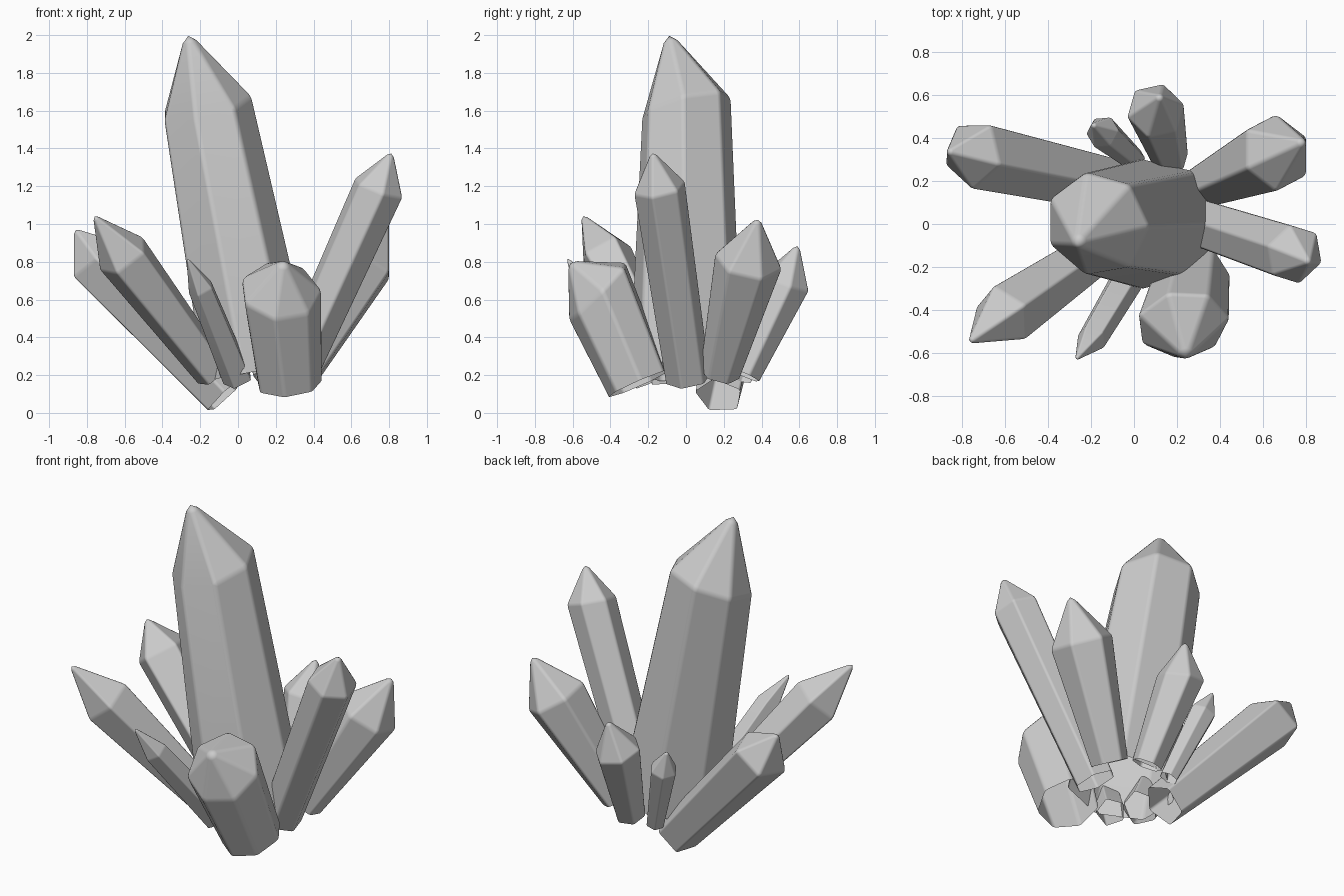
import bpy, bmesh
from math import cos, sin, radians, tau
from mathutils import Vector

if "Cube" in bpy.data.objects:
    bpy.data.objects.remove(bpy.data.objects["Cube"])


def ring(bm, center, normal, radius, sides, phase):
    """Regular polygon of vertices around center, square to normal."""
    v = normal.cross(Vector((1, 0, 0))).normalized()
    u = v.cross(normal).normalized()
    angles = [radians(phase) + tau * i / sides for i in range(sides)]
    return [bm.verts.new(center + radius * (cos(a) * u + sin(a) * v)) for a in angles]


def crystal(name, base, shoulder, tip, r_base, r_shoulder, sides, phase):
    """Tapered, open-bottomed prism with a pointed cap tilted towards the tip."""
    base, shoulder, tip = Vector(base), Vector(shoulder), Vector(tip)
    cap = (tip - shoulder).normalized()
    bm = bmesh.new()
    low = ring(bm, base, (shoulder - base).normalized(), r_base, sides, phase)
    high = ring(bm, shoulder, cap, r_shoulder, sides, phase)
    apex = bm.verts.new(tip + cap * (0.01 + 0.1 * r_shoulder))
    for i in range(sides):
        j = (i + 1) % sides
        bm.faces.new((low[i], low[j], high[j], high[i]))
        bm.faces.new((high[i], high[j], apex))
    mesh = bpy.data.meshes.new(name)
    bm.to_mesh(mesh)
    bm.free()
    ob = bpy.data.objects.new(name, mesh)
    bpy.context.collection.objects.link(ob)

    # softly worn edges
    bevel = ob.modifiers.new("soft_edges", "BEVEL")
    bevel.width = 0.06 * r_shoulder + 0.003
    bevel.segments = 2
    bevel.limit_method = "ANGLE"
    bevel.angle_limit = radians(15)
    bevel.harden_normals = True
    mesh.shade_smooth()


# central spire
crystal("main_crystal", (0.095, 0, 0.22), (-0.17, 0, 1.62), (-0.265, -0.09, 2.0), 0.31, 0.25, 7, 0)

# right side
crystal("right_tall_crystal", (0.29, 0.01, 0.18), (0.745, -0.14, 1.19), (0.81, -0.175, 1.37), 0.122, 0.142, 6, 40)
crystal("right_back_crystal", (0.33, 0.18, 0.21), (0.66, 0.33, 0.80), (0.785, 0.38, 1.02), 0.11, 0.183, 6, 30)

# back
crystal("back_crystal", (0.165, 0.31, 0.20), (0.10, 0.525, 0.69), (0.12, 0.59, 0.88), 0.09, 0.138, 6, 15)
crystal("back_small_crystal", (0.0, 0.30, 0.18), (-0.145, 0.425, 0.60), (-0.19, 0.46, 0.73), 0.055, 0.08, 6, 0)

# left side
crystal("left_back_crystal", (-0.07, 0.175, 0.09), (-0.745, 0.325, 0.81), (-0.855, 0.335, 0.96), 0.13, 0.165, 5, -20)
crystal("left_front_crystal", (-0.13, -0.10, 0.21), (-0.605, -0.425, 0.83), (-0.76, -0.545, 1.04), 0.105, 0.152, 5, 38)

# front
crystal("front_small_crystal", (0.0, -0.20, 0.18), (-0.195, -0.53, 0.66), (-0.27, -0.63, 0.82), 0.085, 0.072, 5, 40)
crystal("front_wide_crystal", (0.27, -0.25, 0.155), (0.225, -0.465, 0.645), (0.24, -0.605, 0.785), 0.178, 0.22, 7, 5)
